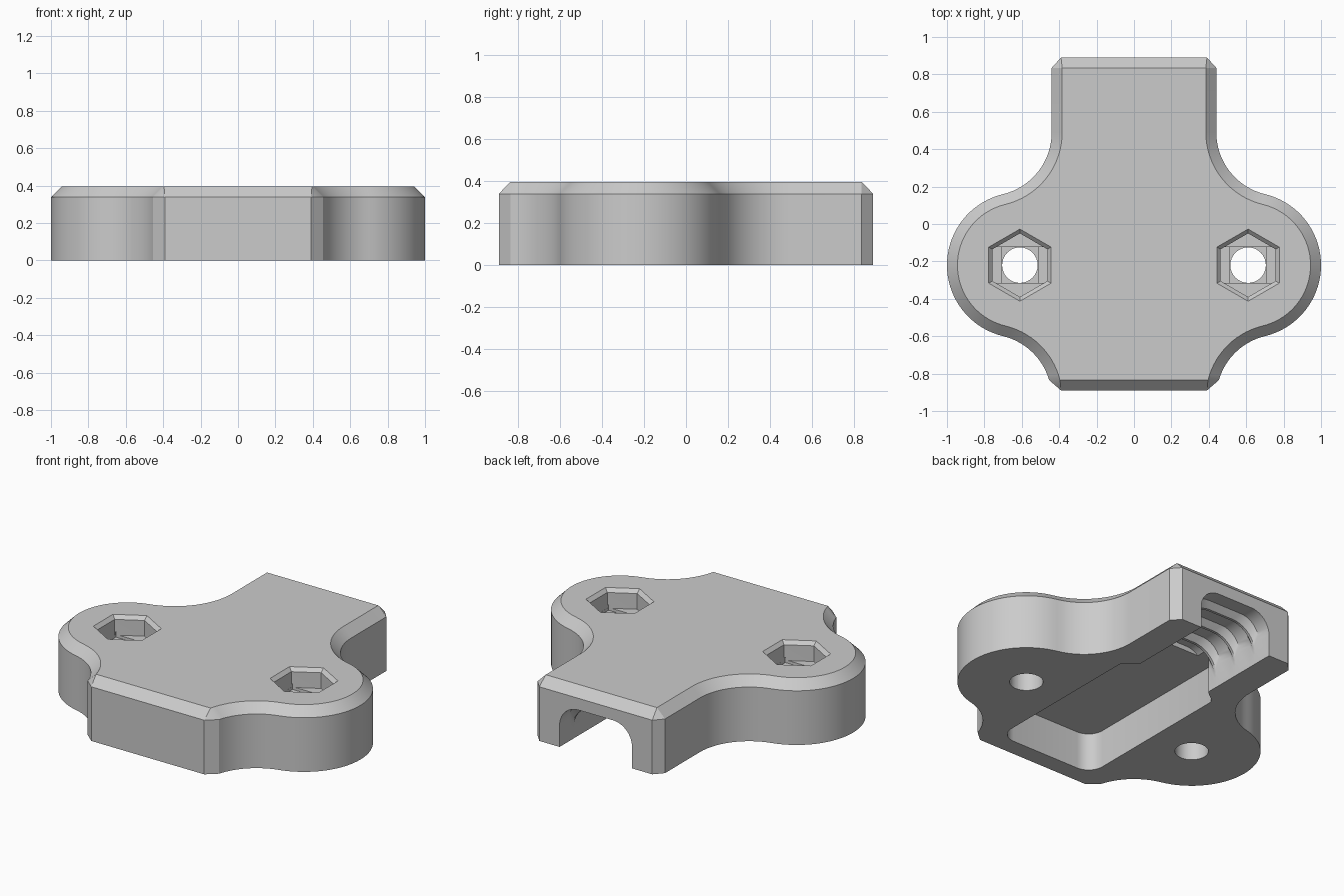
import bpy, bmesh
from math import pi, sin, cos, asin, atan2, radians

cube = bpy.data.objects.get("Cube")
if cube:
    bpy.data.objects.remove(cube, do_unlink=True)

grey = bpy.data.materials.new("plain_grey")
grey.use_nodes = True
grey.diffuse_color = (0.6, 0.6, 0.6, 1)
grey.node_tree.nodes["Principled BSDF"].inputs["Base Color"].default_value = (0.6, 0.6, 0.6, 1)

LENGTH, TOP, BEVEL = 0.89, 0.394, 0.056
EAR_X, EAR_Y = 0.61, -0.22


def loft(name, rings):
    """Closed solid through rings of equal point count."""
    bm = bmesh.new()
    loops = [[bm.verts.new(p) for p in ring] for ring in rings]
    n = len(loops[0])
    for a, b in zip(loops, loops[1:]):
        for i in range(n):
            j = (i + 1) % n
            bm.faces.new((a[i], a[j], b[j], b[i]))
    bm.faces.new(loops[0][::-1])
    bm.faces.new(loops[-1])
    bmesh.ops.remove_doubles(bm, verts=bm.verts, dist=0.0005)
    bmesh.ops.recalc_face_normals(bm, faces=bm.faces)
    mesh = bpy.data.meshes.new(name)
    bm.to_mesh(mesh)
    bm.free()
    obj = bpy.data.objects.new(name, mesh)
    bpy.context.collection.objects.link(obj)
    mesh.materials.append(grey)
    return obj


def arc(cx, cy, r, a0, a1, steps):
    return [(cx + r * cos(a0 + (a1 - a0) * i / steps),
             cy + r * sin(a0 + (a1 - a0) * i / steps)) for i in range(steps + 1)]


def mirrored(half):
    return half + [(-x, y) for x, y in reversed(half)]


def at_z(points, z):
    return [(x, y, z) for x, y in points]


def body_outline(d):
    """Plan outline moved inward by d: rounded ears blended into a straight neck."""
    end = LENGTH - 0.055
    lean = atan2(0.71, 0.17)
    r = 0.34 + d
    front = arc(0.78, -0.93, r, pi - asin((0.93 - end) / r), pi - lean, 14)
    ear = arc(EAR_X, EAR_Y, 0.39 - d, -lean, lean, 36)
    back = arc(0.78, 0.49, r, lean - pi, -pi, 16)
    side = front + ear[1:-1] + back + [(0.44 - d, end)]
    if d:
        return mirrored([front[0]] + side + [side[-1]])
    return mirrored([(0.39, -LENGTH)] + side + [(0.39, LENGTH)])


# Body with chamfered upper rim
body = loft("clamp_body", [at_z(body_outline(0), 0),
                           at_z(body_outline(0), TOP - BEVEL),
                           at_z(body_outline(BEVEL), TOP)])

cutters = []


def prism(name, points, z0, z1):
    cutters.append(loft(name, [at_z(points, z0), at_z(points, z1)]))


# Wide cavity underneath, narrowing towards the back
taper = [(0.2875 + 0.0475 * cos(pi * i / 8), 0.27 + 0.11 * i / 8) for i in range(9)]
prism("cavity_cutter", mirrored(arc(0.235, -0.68, 0.1, -pi / 2, 0, 8) + taper), -0.1, 0.235)


# Arched cable channel with three grip ridges
def arch(y, drop):
    w, h, r = 0.25, 0.265 - drop, 0.13 + drop
    half = [(w, -0.1)] + arc(w - r, h - r, r, 0, pi / 2, 10)
    return [(x, y, z) for x, z in mirrored(half)]


sections = [arch(0.32, 0)]
for y in (0.42, 0.59, 0.76):
    sections += [arch(y - 0.04, 0), arch(y - 0.008, 0.035),
                 arch(y + 0.008, 0.035), arch(y + 0.04, 0)]
sections.append(arch(1, 0))
cutters.append(loft("channel_cutter", sections))

# Nut pockets, stepped bridging recesses and bolt holes
floor = TOP - 0.12
for s in (-1, 1):
    cx = s * EAR_X

    def hexagon(flat):
        return arc(cx, EAR_Y, flat / cos(pi / 6), pi / 6, pi / 6 + pi * 5 / 3, 5)

    def box(w, h):
        return [(cx - w, EAR_Y - h), (cx + w, EAR_Y - h),
                (cx + w, EAR_Y + h), (cx - w, EAR_Y + h)]

    cutters.append(loft("nut_cutter", [at_z(hexagon(0.147), floor),
                                       at_z(hexagon(0.147), TOP - 0.022),
                                       at_z(hexagon(0.167), TOP),
                                       at_z(hexagon(0.167), TOP + 0.1)]))
    prism("slot_cutter", box(0.1465, 0.0965), floor - 0.017, floor + 0.02)
    prism("square_cutter", box(0.096, 0.096), floor - 0.034, floor + 0.01)
    prism("bolt_cutter", arc(cx, EAR_Y, 0.095, 0, 2 * pi * 31 / 32, 31), -0.1, floor + 0.005)

# Cut everything out of the body
bpy.ops.object.select_all(action='DESELECT')
bpy.context.view_layer.objects.active = body
body.select_set(True)
for cutter in cutters:
    cutter.hide_render = True
    cut = body.modifiers.new("cut", 'BOOLEAN')
    cut.operation = 'DIFFERENCE'
    cut.solver = 'EXACT'
    cut.object = cutter
    bpy.ops.object.modifier_apply(modifier=cut.name)
for cutter in cutters:
    bpy.data.objects.remove(cutter, do_unlink=True)

bpy.ops.object.shade_smooth_by_angle(angle=radians(30))
